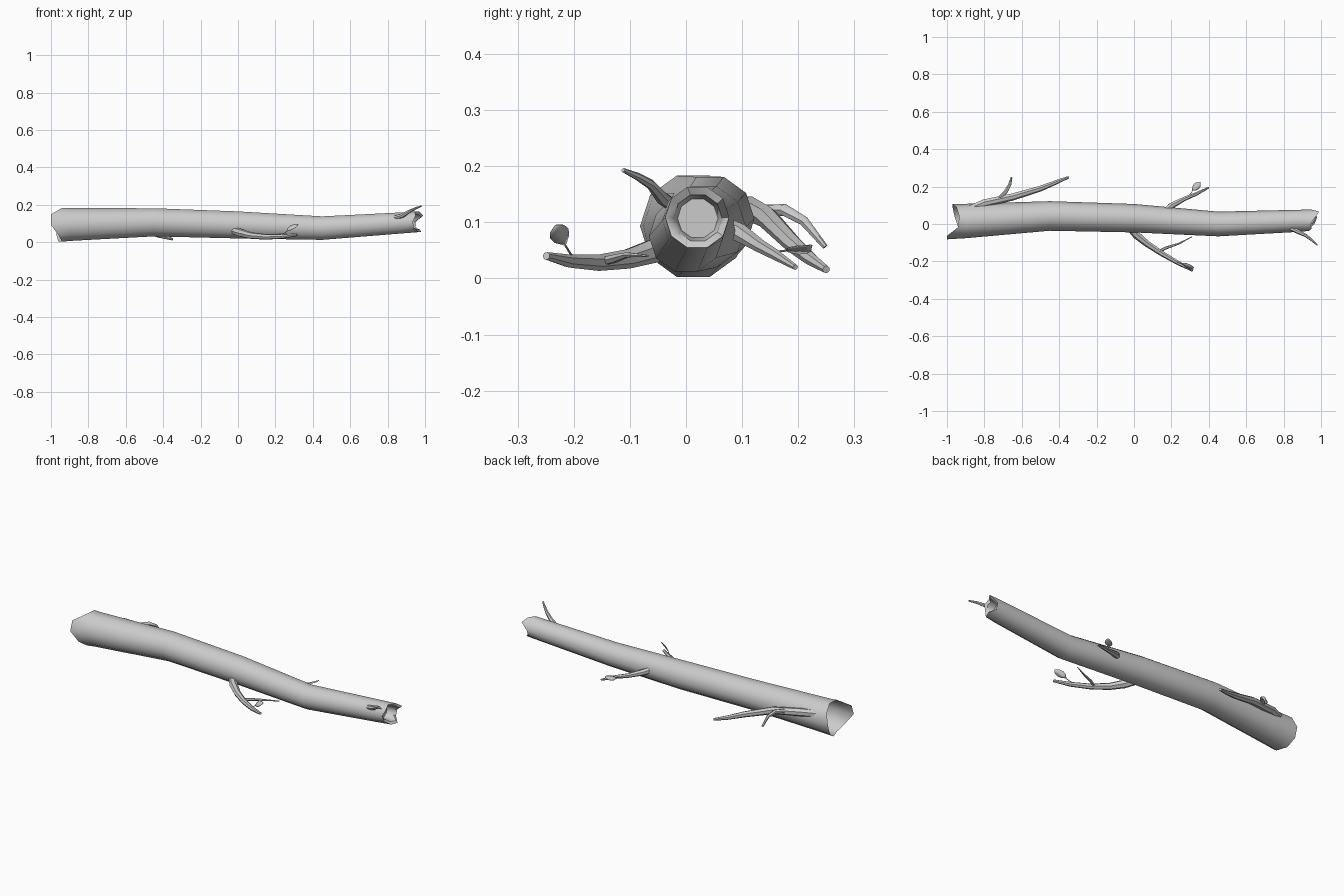
import bpy, bmesh, math
from mathutils import Vector

if "Cube" in bpy.data.objects:
    bpy.data.objects.remove(bpy.data.objects["Cube"])


def finish(bm, name, angle=50):
    me = bpy.data.meshes.new(name)
    bm.to_mesh(me)
    bm.free()
    ob = bpy.data.objects.new(name, me)
    bpy.context.collection.objects.link(ob)
    bpy.ops.object.select_all(action='DESELECT')
    ob.select_set(True)
    bpy.context.view_layer.objects.active = ob
    bpy.ops.object.shade_smooth_by_angle(angle=math.radians(angle))
    return ob


def bridge(bm, a, b):
    n = len(a)
    for i in range(n):
        j = (i + 1) % n
        bm.faces.new((a[i], a[j], b[j], b[i]))


def branch(name, path, sides=7):
    """Tapered tube through (x, y, z, radius) points, closed at both ends."""
    bm = bmesh.new()
    pts = [Vector(p[:3]) for p in path]
    rings = []
    for i, p in enumerate(pts):
        t = (pts[min(i + 1, len(pts) - 1)] - pts[max(i - 1, 0)]).normalized()
        u = t.cross(Vector((0, 0, 1))).normalized()
        v = t.cross(u)
        r = path[i][3]
        rings.append([bm.verts.new(p + r * (u * math.cos(a) + v * math.sin(a)))
                      for a in (math.tau * k / sides for k in range(sides))])
    for a, b in zip(rings, rings[1:]):
        bridge(bm, a, b)
    bm.faces.new(rings[0])
    bm.faces.new(rings[-1])
    bmesh.ops.recalc_face_normals(bm, faces=bm.faces)
    return finish(bm, name)


def leaf(name, base, length, width):
    """Pointed leaf blade, slightly folded along its midrib."""
    bm = bmesh.new()
    base, length, width = Vector(base), Vector(length), Vector(width)
    lift = length.cross(width).normalized() * 0.004
    rows = []
    for t, w in ((0, 0.15), (0.25, 0.8), (0.5, 1), (0.75, 0.8), (1, 0.1)):
        c = base + length * t
        rows.append([bm.verts.new(c - width * w + lift * w), bm.verts.new(c),
                     bm.verts.new(c + width * w + lift * w)])
    for a, b in zip(rows, rows[1:]):
        for i in range(2):
            bm.faces.new((a[i], a[i + 1], b[i + 1], b[i]))
    ob = finish(bm, name)
    sol = ob.modifiers.new("thickness", 'SOLIDIFY')
    sol.thickness = 0.002
    return ob


# Trunk: hollow log, jagged broken ends, open on the left, recessed on the right
N = 10
left = [-.97, -.95, -.935, -.94, -1, -1, -.96, -.94, -.96, -.97]
right = [.95, .99, .97, .945, .95, .935, .94, .965, .98, .95]
bm = bmesh.new()


def ring(xs, cy, cz, r):
    if not isinstance(xs, list):
        xs = [xs] * N
    return [bm.verts.new((xs[k], cy + r * math.cos(math.tau * k / N),
                          cz + r * math.sin(math.tau * k / N))) for k in range(N)]


rings = [ring(left, .013, .093, .095),
         ring(-.9, .016, .094, .092),
         ring(-.45, .043, .106, .079),
         ring(0, .031, .092, .076),
         ring(.45, .0, .075, .066),
         ring(.88, .017, .103, .059),
         ring(right, .02, .109, .057),
         ring([x - .008 for x in right], .021, .108, .043),
         ring(.9, .021, .107, .036)]
for a, b in zip(rings, rings[1:]):
    bridge(bm, b, a)
bm.faces.new(rings[-1])
bmesh.ops.recalc_face_normals(bm, faces=bm.faces)
# make the outside face outward
bm.faces.ensure_lookup_table()
f = bm.faces[N * 2]
if f.normal.dot(f.calc_center_median() - Vector((-.2, .037, .1))) < 0:
    bmesh.ops.reverse_faces(bm, faces=bm.faces)
finish(bm, "trunk")

# Long back branch and its twig
branch("back_branch", [(-.9, .07, .125, .02), (-.8, .112, .125, .022),
                       (-.65, .145, .108, .02), (-.5, .19, .062, .016),
                       (-.42, .222, .035, .012), (-.35, .25, .016, .007)])
branch("back_branch_twig", [(-.74, .12, .12, .011), (-.685, .175, .122, .011),
                            (-.665, .21, .102, .009), (-.655, .248, .056, .005)])

# Short back branch with leaf
branch("small_back_branch", [(.16, .06, .095, .018), (.2, .098, .08, .017),
                             (.27, .135, .056, .012), (.33, .16, .042, .01),
                             (.4, .195, .02, .005)])
branch("back_leaf_stalk", [(.28, .138, .052, .003), (.305, .165, .048, .002),
                           (.315, .183, .05, .002)], 5)
leaf("back_leaf", (.312, .18, .05), (.042, .044, .01), (.014, -.013, .006))

# Front branch with twig and leaf
branch("front_branch", [(-.02, -.02, .06, .02), (.015, -.06, .049, .022),
                        (.07, -.105, .035, .018), (.15, -.158, .028, .015),
                        (.24, -.21, .031, .012), (.315, -.249, .04, .007)])
branch("front_branch_twig", [(.13, -.15, .03, .008), (.17, -.128, .035, .008),
                             (.24, -.105, .042, .005), (.31, -.068, .04, .002)], 6)
branch("front_leaf_stalk", [(.22, -.2, .035, .003), (.245, -.208, .047, .002),
                            (.264, -.216, .06, .002)], 5)
leaf("front_leaf", (.262, -.215, .06), (.06, -.016, .034), (-.008, .016, .009))

# Twig near the broken right end
branch("end_twig", [(.83, -.02, .128, .012), (.88, -.042, .143, .012),
                    (.92, -.062, .167, .009), (.95, -.085, .181, .007),
                    (.98, -.112, .193, .004)])
